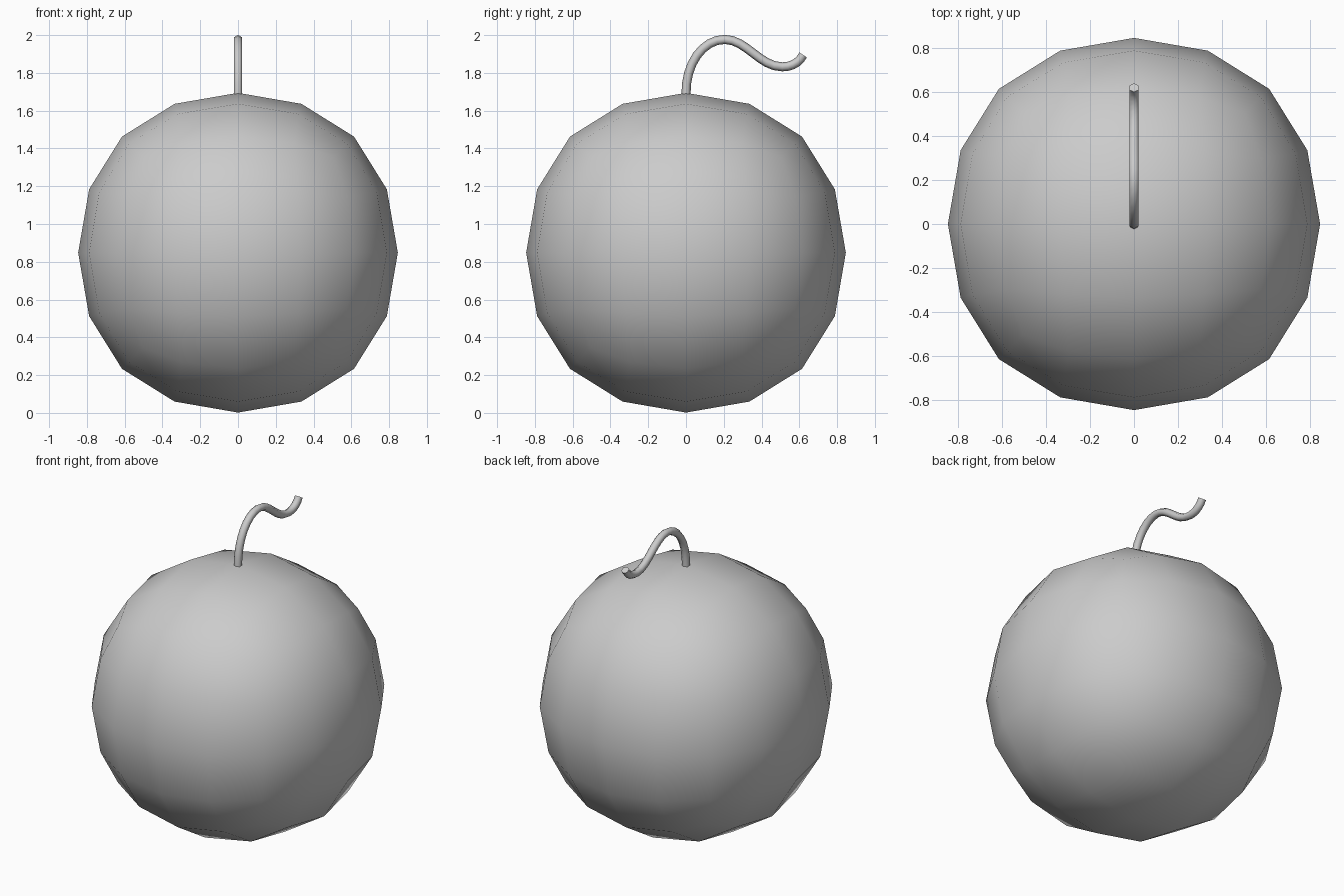
import bpy, bmesh
from math import cos, sin, pi, radians
from mathutils import Vector
from mathutils.geometry import interpolate_bezier

if "Cube" in bpy.data.objects:
    bpy.data.objects.remove(bpy.data.objects["Cube"])

# Round body: a cube rounded by two subdivision levels
bpy.ops.mesh.primitive_cube_add(size=2.016, location=(0, 0, 0.848))
body = bpy.context.object
body.name = "round_body"
sub = body.modifiers.new("round", 'SUBSURF')
sub.levels = sub.render_levels = 2
bpy.ops.object.shade_smooth()

# Fuse path in the y-z plane: (knot, handle, handle, knot) chain
chain = [(0, 1.68), (-0.005, 1.85), (0.09, 1.977), (0.205, 1.977),
         (0.32, 1.977), (0.39, 1.832), (0.51, 1.832),
         (0.56, 1.832), (0.60, 1.855), (0.62, 1.895)]
chain = [Vector((0, y, z)) for y, z in chain]
path = [chain[0]]
for i in range(0, 9, 3):
    path += interpolate_bezier(*chain[i:i + 4], 9 if i < 6 else 6)[1:]

# Six-sided fuse swept along the path
radius, sides = 0.024, 6
bm = bmesh.new()
rings = []
for i, p in enumerate(path):
    t = (path[min(i + 1, len(path) - 1)] - path[max(i - 1, 0)]).normalized()
    n = Vector((0, -t.z, t.y))
    rings.append([bm.verts.new(p + radius * (cos(a) * n + sin(a) * Vector((1, 0, 0))))
                  for a in (2 * pi * k / sides for k in range(sides))])
for r0, r1 in zip(rings, rings[1:]):
    for k in range(sides):
        j = (k + 1) % sides
        bm.faces.new((r0[k], r0[j], r1[j], r1[k]))
bm.faces.new(rings[0])
bm.faces.new(rings[-1])
bmesh.ops.recalc_face_normals(bm, faces=bm.faces)
mesh = bpy.data.meshes.new("fuse")
bm.to_mesh(mesh)
bm.free()
fuse = bpy.data.objects.new("fuse", mesh)
bpy.context.collection.objects.link(fuse)

bpy.ops.object.select_all(action='DESELECT')
fuse.select_set(True)
bpy.context.view_layer.objects.active = fuse
bpy.ops.object.shade_smooth_by_angle(angle=radians(70))
